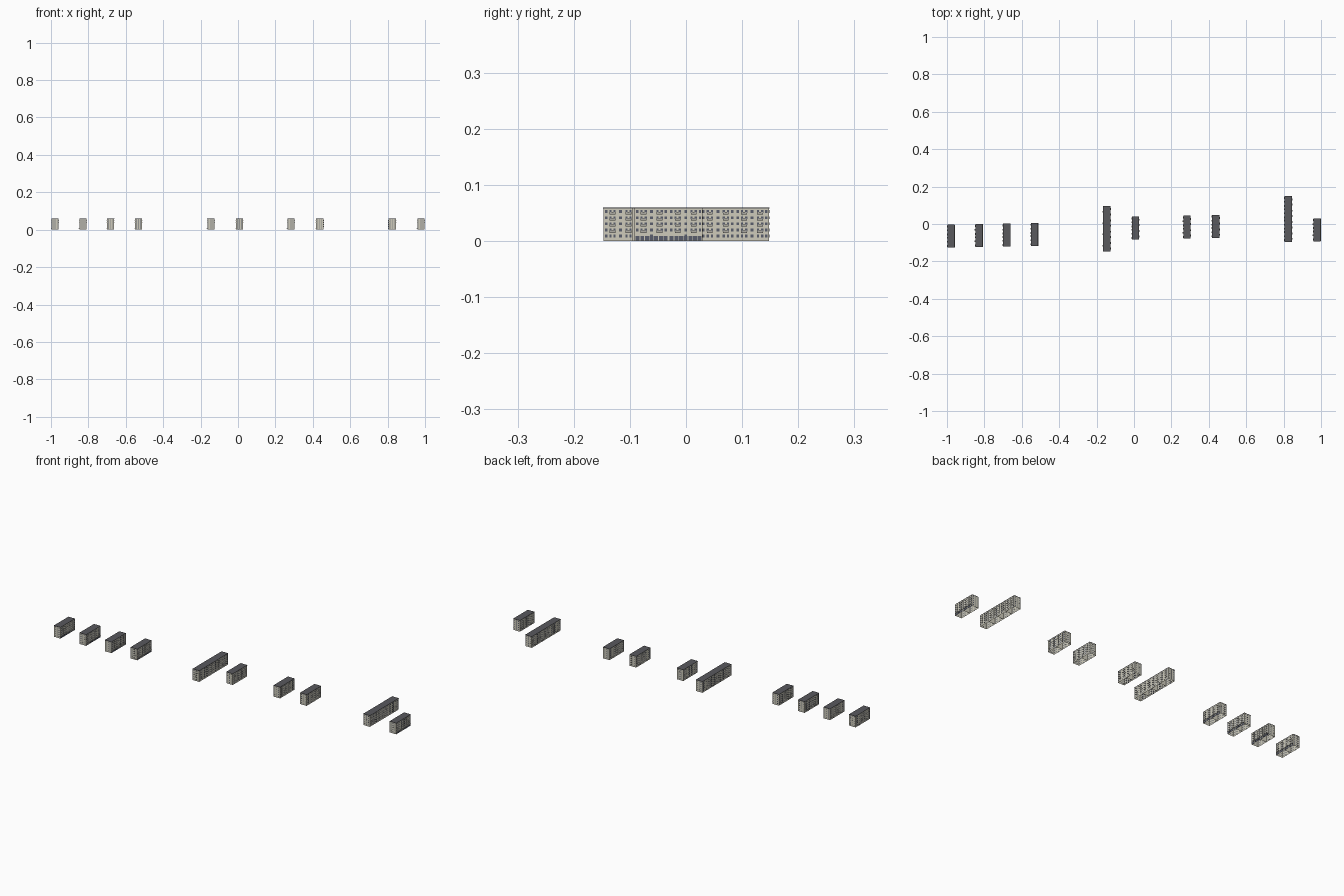
import bpy, bmesh
from mathutils import Vector

if "Cube" in bpy.data.objects:
    bpy.data.objects.remove(bpy.data.objects["Cube"])

W, H, SEC = 0.038, 0.06, 0.0608      # block width, height, stair-section length
FLOORS, BASE, FH = 5, 0.004, 0.0109


def material(name, rgb):
    m = bpy.data.materials.new(name)
    m.diffuse_color = (*rgb, 1)
    m.use_nodes = True
    m.node_tree.nodes["Principled BSDF"].inputs["Base Color"].default_value = m.diffuse_color
    return m


BEIGE = material("beige_plaster", (0.62, 0.60, 0.50))
GLASS = material("dark_glass", (0.10, 0.11, 0.15))
ROOF = material("roof_felt", (0.10, 0.10, 0.11))
PANEL = material("balcony_panel", (0.42, 0.41, 0.37))


def box(bm, x0, x1, y0, y1, z0, z1, skip=()):
    """Axis-aligned box; faces whose normal is in skip are left out."""
    v = [bm.verts.new((x, y, z)) for x in (x0, x1) for y in (y0, y1) for z in (z0, z1)]
    quads = {"-x": (0, 1, 3, 2), "+x": (4, 6, 7, 5), "-y": (0, 4, 5, 1),
             "+y": (2, 3, 7, 6), "-z": (0, 2, 6, 4), "+z": (1, 5, 7, 3)}
    for key, q in quads.items():
        if key not in skip:
            bm.faces.new([v[i] for i in q])


def mesh(name, bm, mat):
    me = bpy.data.meshes.new(name)
    bm.to_mesh(me)
    bm.free()
    me.materials.append(mat)
    return me


def side_box(bm, s, d0, d1, y0, y1, z0, z1):
    """Box on a long facade; s is the side (+1/-1), d the distance out of the wall."""
    a, b = sorted((s * (W / 2 + d0), s * (W / 2 + d1)))
    box(bm, a, b, y0, y1, z0, z1)


def parts(sections, shops):
    length = sections * SEC
    y_start = -length / 2
    walls, glass, roof, balc = (bmesh.new() for _ in range(4))

    # hollow wall shell, open underneath, one shell per stair section
    for i in range(sections):
        y0 = y_start + i * SEC
        box(walls, -W / 2, W / 2, y0, y0 + SEC, 0, H - 0.0015, skip=("-z", "+z", "+y"))
    box(walls, -W / 2, W / 2, length / 2 - 0.0002, length / 2, 0, H - 0.0015,
        skip=("-z", "+z", "-y"))
    # flat roof slab
    box(roof, -W / 2 - 0.0006, W / 2 + 0.0006, y_start - 0.0006, length / 2 + 0.0006,
        H - 0.0015, H)

    for i in range(sections):
        yc = y_start + (i + 0.5) * SEC
        for f in range(FLOORS):
            z = BASE + f * FH
            shop_floor = shops and f == 0
            # facade windows
            for s in (-1, 1):
                if shop_floor and s == 1:
                    continue
                for k in (-3.4, -2.4, -1.4, 1.4, 2.4, 3.4):
                    y = yc + k * 0.0075
                    side_box(glass, s, -0.0003, 0.0003, y - 0.002, y + 0.002,
                             z + 0.0025, z + 0.0075)
            # stairwell windows
            if f:
                side_box(glass, -1, -0.0003, 0.0003, yc - 0.002, yc + 0.002,
                         z - 0.003, z + 0.002)
            side_box(glass, 1, -0.0003, 0.0003, yc - 0.0025, yc + 0.0025,
                     z + 0.0025, z + 0.0075)
            # balconies: slab and parapet
            if f:
                for s, ks in ((1, (-1.9, 1.9)), (-1, (-2.9, 2.9))):
                    for k in ks:
                        y = yc + k * 0.0075
                        side_box(balc, s, 0, 0.0028, y - 0.005, y + 0.005, z, z + 0.0006)
                        side_box(balc, s, 0.0024, 0.0028, y - 0.005, y + 0.005, z, z + 0.004)
        # entrance door and canopy
        side_box(glass, -1, -0.0003, 0.0003, yc - 0.002, yc + 0.002, 0, 0.0065)
        side_box(balc, -1, 0, 0.0035, yc - 0.004, yc + 0.004, 0.007, 0.0078)
        # shop fronts along the street side
        if shops:
            for k in range(-3, 4):
                y = yc + k * 0.0083
                side_box(glass, 1, -0.0003, 0.0003, y - 0.0035, y + 0.0035, 0.001, 0.0095)
            side_box(balc, 1, 0, 0.0025, yc - SEC / 2, yc + SEC / 2, 0.0105, 0.0112)

    # end-wall windows
    for s in (-1, 1):
        for f in range(FLOORS):
            z = BASE + f * FH
            for x in (-0.011, 0, 0.011):
                y = s * length / 2
                box(glass, x - 0.002, x + 0.002, y - 0.0003, y + 0.0003,
                    z + 0.0025, z + 0.0075)

    return (("walls", mesh("walls", walls, BEIGE)), ("windows", mesh("windows", glass, GLASS)),
            ("roof", mesh("roof", roof, ROOF)), ("balconies", mesh("balconies", balc, PANEL)))


SHORT_SHOP, SHORT, LONG = parts(2, True), parts(2, False), parts(4, False)

# the row of apartment blocks: kind, centre x, centre y
BLOCKS = [(SHORT_SHOP, -0.978, -0.065), (SHORT_SHOP, -0.829, -0.062),
          (SHORT_SHOP, -0.681, -0.060), (SHORT_SHOP, -0.532, -0.056),
          (LONG, -0.145, -0.0255), (SHORT, 0.008, -0.022),
          (SHORT, 0.283, -0.017), (SHORT, 0.437, -0.013),
          (LONG, 0.825, 0.0265), (SHORT_SHOP, 0.978, -0.031)]

for n, (kind, x, y) in enumerate(BLOCKS, 1):
    for part, me in kind:
        ob = bpy.data.objects.new(f"block_{n}_{part}", me)
        ob.location = Vector((x, y, 0))
        bpy.context.collection.objects.link(ob)
